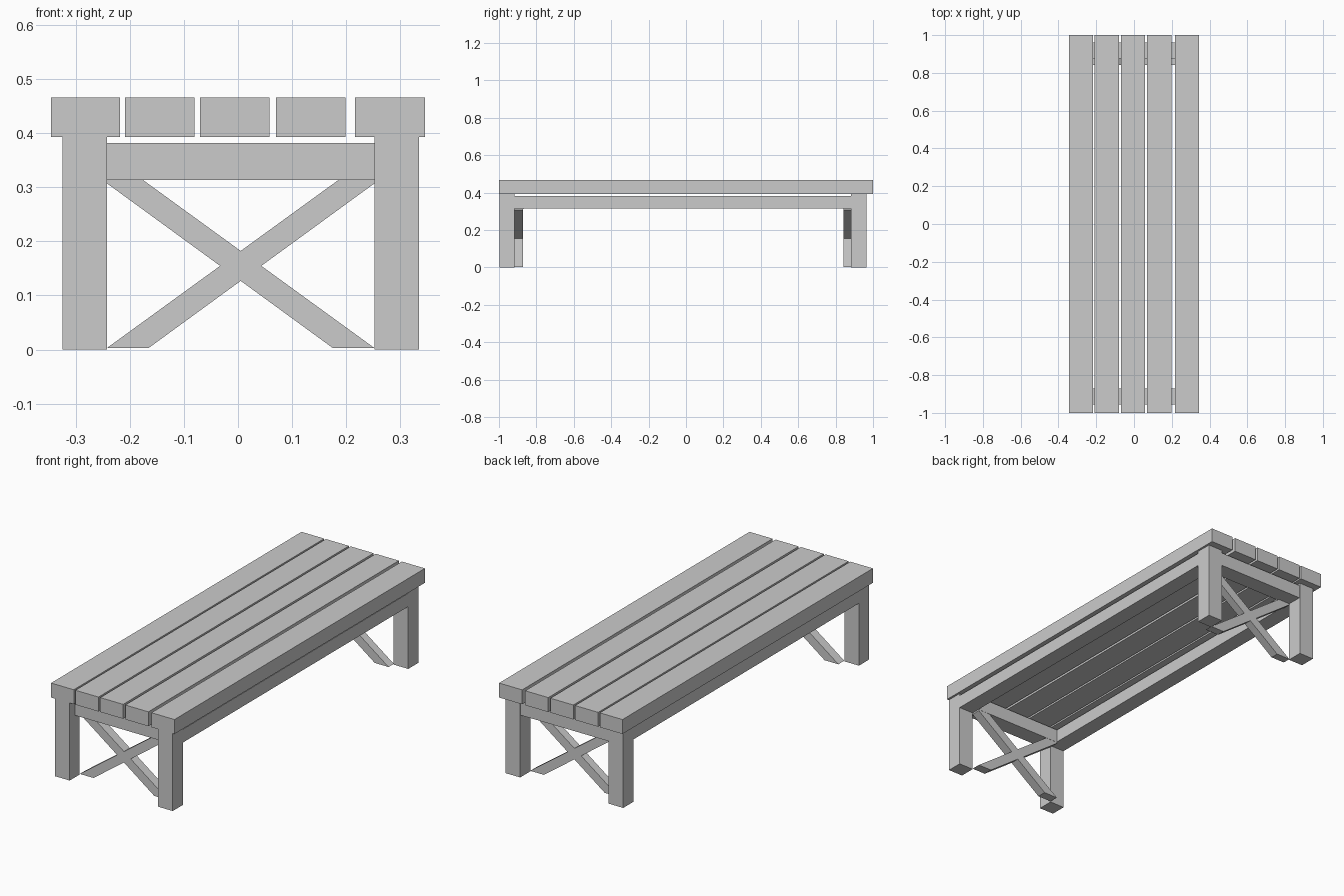
import bpy

if "Cube" in bpy.data.objects:
    bpy.data.objects.remove(bpy.data.objects["Cube"])


def prism(name, profile, y0, y1):
    """Extrude an x-z outline from y0 to y1."""
    n = len(profile)
    verts = [(x, y0, z) for x, z in profile] + [(x, y1, z) for x, z in profile]
    faces = [tuple(range(n)), tuple(range(2 * n - 1, n - 1, -1))]
    faces += [(i, i + n, (i + 1) % n + n, (i + 1) % n) for i in range(n)]
    mesh = bpy.data.meshes.new(name)
    mesh.from_pydata(verts, [], faces)
    obj = bpy.data.objects.new(name, mesh)
    bpy.context.collection.objects.link(obj)
    return obj


def beam(name, x, y, z):
    """Straight timber given its (min, max) on each axis."""
    return prism(name, [(x[0], z[0]), (x[1], z[0]), (x[1], z[1]), (x[0], z[1])], *y)


# Seat slats
slats = [(-0.345, -0.218), (-0.209, -0.08), (-0.07, 0.058), (0.07, 0.199), (0.216, 0.345)]
for i, x in enumerate(slats):
    beam(f"seat_slat_{i + 1}", x, (-1, 1), (0.393, 0.466))

# Side rails between the legs
sides = {"left": (-0.324, -0.242), "right": (0.252, 0.334)}
for side, x in sides.items():
    beam(f"{side}_rail", x, (-0.918, 0.882), (0.315, 0.382))

# End frames: legs, crossbar and X brace
MID = 0.005
brace = [(-0.242, 0.003), (-0.165, 0.003), (0.252, 0.307), (0.252, 0.318), (0.192, 0.318)]
ends = {
    "front": ((-0.998, -0.918), (-0.955, -0.870), (-0.918, -0.871)),
    "back": ((0.882, 0.964), (0.875, 0.960), (0.842, 0.884)),
}
for end, (leg_y, bar_y, brace_y) in ends.items():
    for side, x in sides.items():
        beam(f"{end}_{side}_leg", x, leg_y, (0, 0.393))
    beam(f"{end}_crossbar", (-0.242, 0.252), bar_y, (0.313, 0.382))
    prism(f"{end}_brace_rising", brace, *brace_y)
    mirrored = [(2 * MID - x, z) for x, z in reversed(brace)]
    prism(f"{end}_brace_falling", mirrored, *brace_y)
